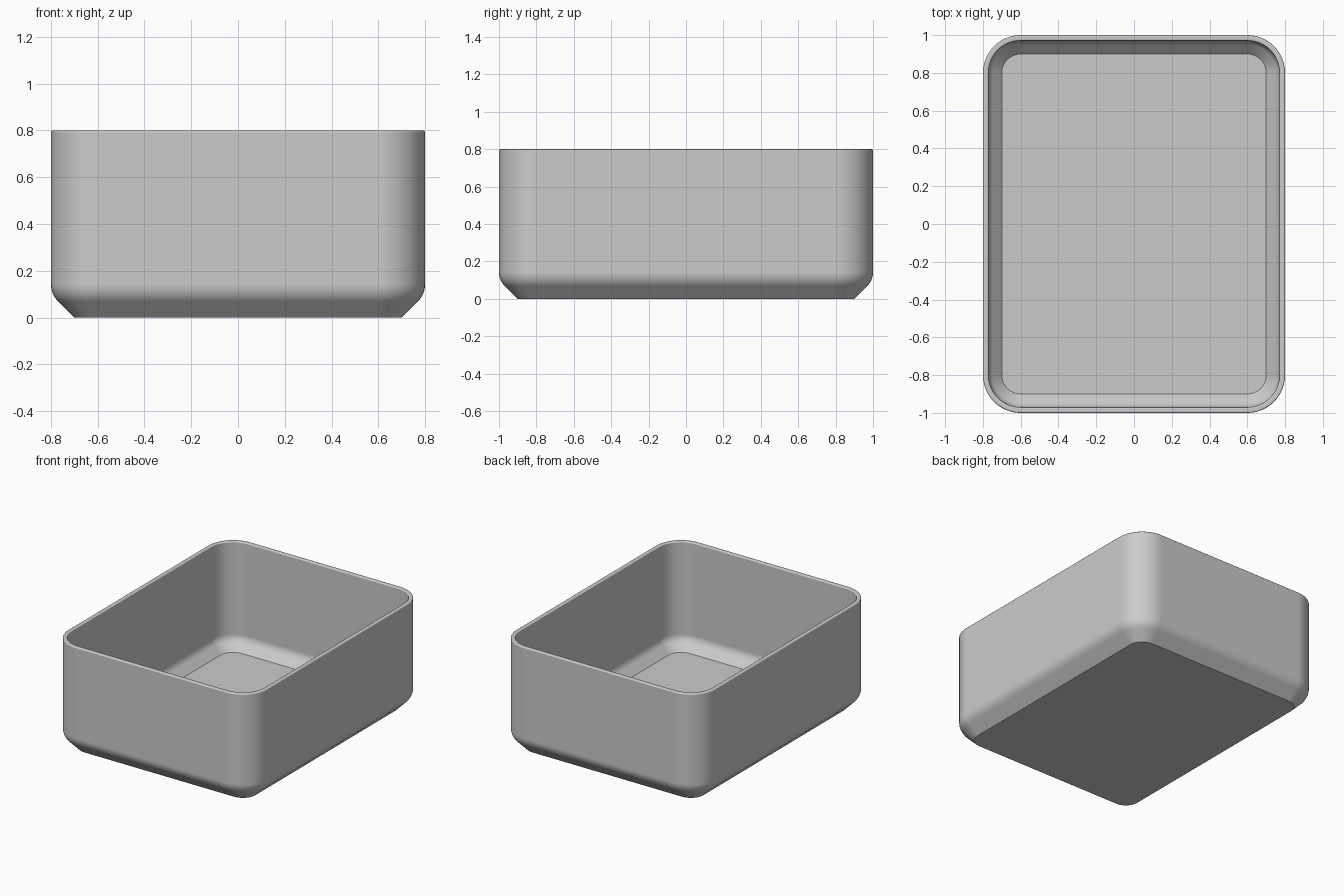
import bpy
import bmesh
from math import sin, cos, pi

if "Cube" in bpy.data.objects:
    bpy.data.objects.remove(bpy.data.objects["Cube"], do_unlink=True)

HALF_X, HALF_Y, HEIGHT = 0.8, 1.0, 0.8
CORNER = 0.2       # plan corner radius
WALL = 0.03        # wall and floor thickness
CHAMFER = 0.1      # width of the sloping foot
RIM = 0.008        # small rounding on the rim
STEPS = 12


def arc(cx, cz, radius, start, end, steps):
    """Points (inset, z) on an arc of the wall section."""
    angles = [start + (end - start) * i / steps for i in range(steps + 1)]
    return [(cx + radius * cos(a), cz + radius * sin(a)) for a in angles]


def bend(inset, corner_z, radius):
    """Rounded bend between the sloping foot and the upright wall."""
    centre_z = corner_z + radius * (2 ** 0.5 - 1)
    return arc(inset + radius, centre_z, radius, pi * 1.25, pi, 8)


def ring(bm, inset, z):
    """Rounded rectangle set in from the outer outline."""
    verts = []
    for quarter, (sx, sy) in enumerate([(1, 1), (-1, 1), (-1, -1), (1, -1)]):
        for i in range(STEPS + 1):
            a = (quarter + i / STEPS) * pi / 2
            r = CORNER - inset
            verts.append(bm.verts.new((sx * (HALF_X - CORNER) + r * cos(a),
                                       sy * (HALF_Y - CORNER) + r * sin(a), z)))
    return verts


# Wall section, from the underside, over the rim, down to the inner floor
section = [(CHAMFER, 0)]
section += bend(0, CHAMFER, 0.1)
section += arc(RIM, HEIGHT - RIM, RIM, pi, pi / 2, 4)
section += arc(WALL - RIM, HEIGHT - RIM, RIM, pi / 2, 0, 4)
section += reversed(bend(WALL, CHAMFER, 0.07))
section += [(CHAMFER, WALL)]

# Open tray
bm = bmesh.new()
rings = [ring(bm, inset, z) for inset, z in section]
for low, high in zip(rings, rings[1:]):
    for i in range(len(low)):
        j = (i + 1) % len(low)
        bm.faces.new((low[i], low[j], high[j], high[i]))
bm.faces.new(list(reversed(rings[0])))
bm.faces.new(rings[-1])
mesh = bpy.data.meshes.new("open_tray")
bm.to_mesh(mesh)
bm.free()
tray = bpy.data.objects.new("open_tray", mesh)
bpy.context.collection.objects.link(tray)

# Plain grey finish
grey = bpy.data.materials.new("light_grey")
grey.use_nodes = True
colour = (0.6, 0.6, 0.6, 1)
grey.diffuse_color = colour
grey.node_tree.nodes["Principled BSDF"].inputs["Base Color"].default_value = colour
mesh.materials.append(grey)

# Smooth bends, crisp floor edges, flat walls
bpy.ops.object.select_all(action="DESELECT")
tray.select_set(True)
bpy.context.view_layer.objects.active = tray
bpy.ops.object.shade_smooth_by_angle(angle=pi / 6)
weighted = tray.modifiers.new("flat_walls", "WEIGHTED_NORMAL")
weighted.keep_sharp = True
